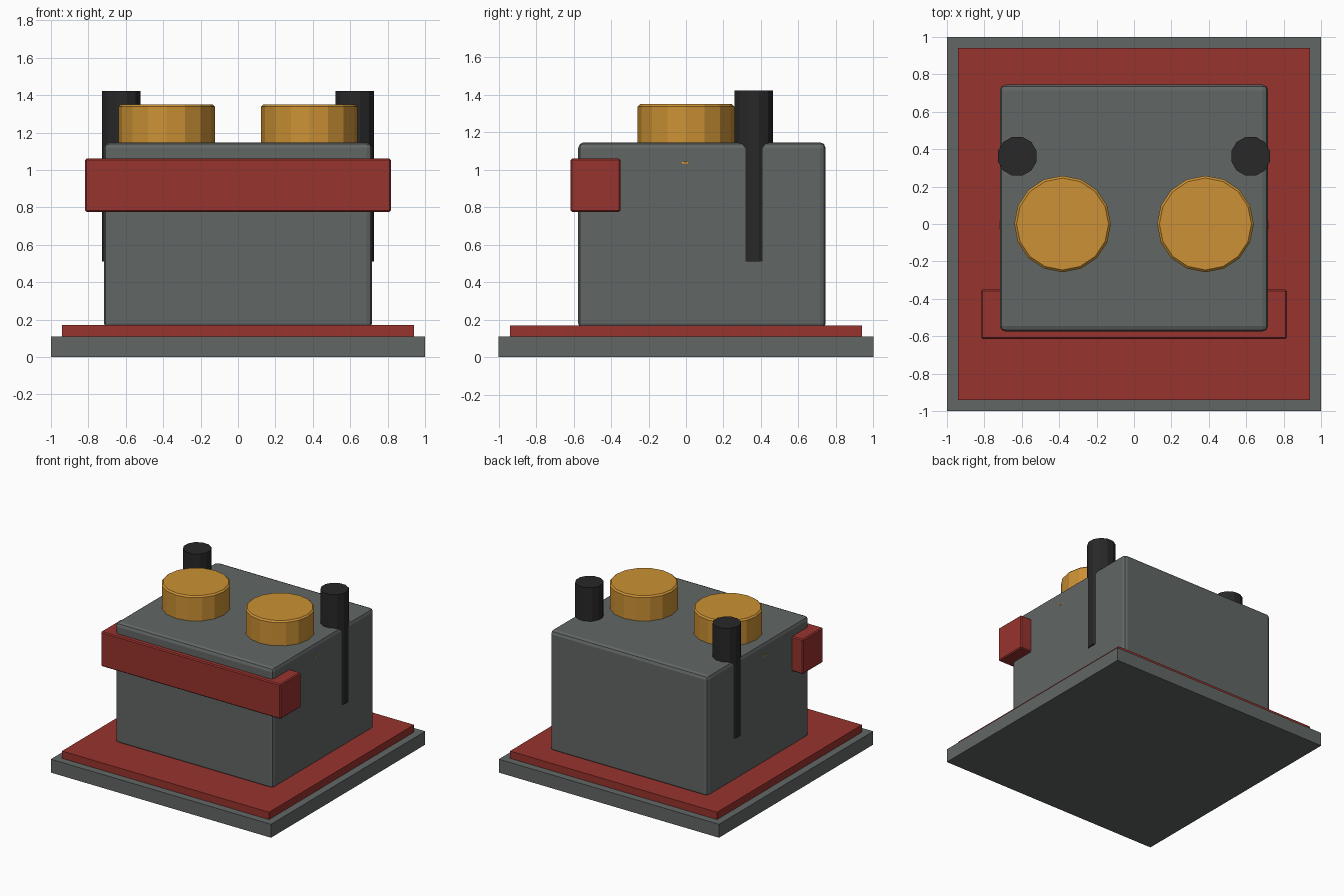
import bpy
import math

default = bpy.data.objects.get("Cube")
if default:
    bpy.data.objects.remove(default, do_unlink=True)


def material(name, rgb):
    mat = bpy.data.materials.new(name)
    mat.use_nodes = True
    color = (*rgb, 1)
    mat.diffuse_color = color
    mat.node_tree.nodes["Principled BSDF"].inputs["Base Color"].default_value = color
    return mat


GREY = material("slate grey", (0.12, 0.135, 0.13))
RED = material("brick red", (0.31, 0.033, 0.027))
GOLD = material("brass gold", (0.6, 0.285, 0.035))
BLACK = material("charcoal black", (0.021, 0.021, 0.021))


def finish(name, mat, bevel, segments=1):
    obj = bpy.context.object
    obj.name = name
    obj.data.materials.append(mat)
    bpy.ops.object.transform_apply(location=False, rotation=True, scale=True)
    if bevel:
        mod = obj.modifiers.new("Bevel", "BEVEL")
        mod.width = bevel
        mod.segments = segments
        mod.limit_method = "ANGLE"
        mod.angle_limit = math.radians(40)
    return obj


def box(name, mat, low, high, bevel=0, segments=1):
    bpy.ops.mesh.primitive_cube_add(
        size=1, location=[(a + b) / 2 for a, b in zip(low, high)])
    bpy.context.object.scale = [b - a for a, b in zip(low, high)]
    return finish(name, mat, bevel, segments)


def cylinder(name, mat, x, y, bottom, top, radius, sides, turn=0, bevel=0):
    bpy.ops.mesh.primitive_cylinder_add(
        vertices=sides, radius=radius, depth=top - bottom,
        location=(x, y, (bottom + top) / 2), rotation=(0, 0, turn))
    return finish(name, mat, bevel)


# Stepped base
box("base_slab", GREY, (-1, -1, 0), (1, 1, 0.11))
box("base_plate", RED, (-0.94, -0.94, 0.11), (0.94, 0.94, 0.17))

# Main housing and the band across its front
box("housing", GREY, (-0.717, -0.575, 0.15), (0.717, 0.745, 1.147), 0.03, 2)
box("front_band", RED, (-0.817, -0.615, 0.775), (0.817, -0.35, 1.06), 0.008)

# Paired caps, corner rods and small side studs
for side, x in (("right", -1), ("left", 1)):
    cylinder(f"cap_{side}", GOLD, x * 0.382, 0, 1.0, 1.35, 0.258, 16, 0, 0.012)
    cylinder(f"corner_rod_{side}", BLACK, x * 0.624, 0.362, 0.51, 1.423,
             0.107, 12, math.radians(15))
    bpy.ops.mesh.primitive_uv_sphere_add(
        segments=8, ring_count=4, radius=1, location=(x * 0.717, -0.005, 1.037))
    bpy.context.object.scale = (0.003, 0.024, 0.007)
    finish(f"side_stud_{side}", GOLD, 0)
